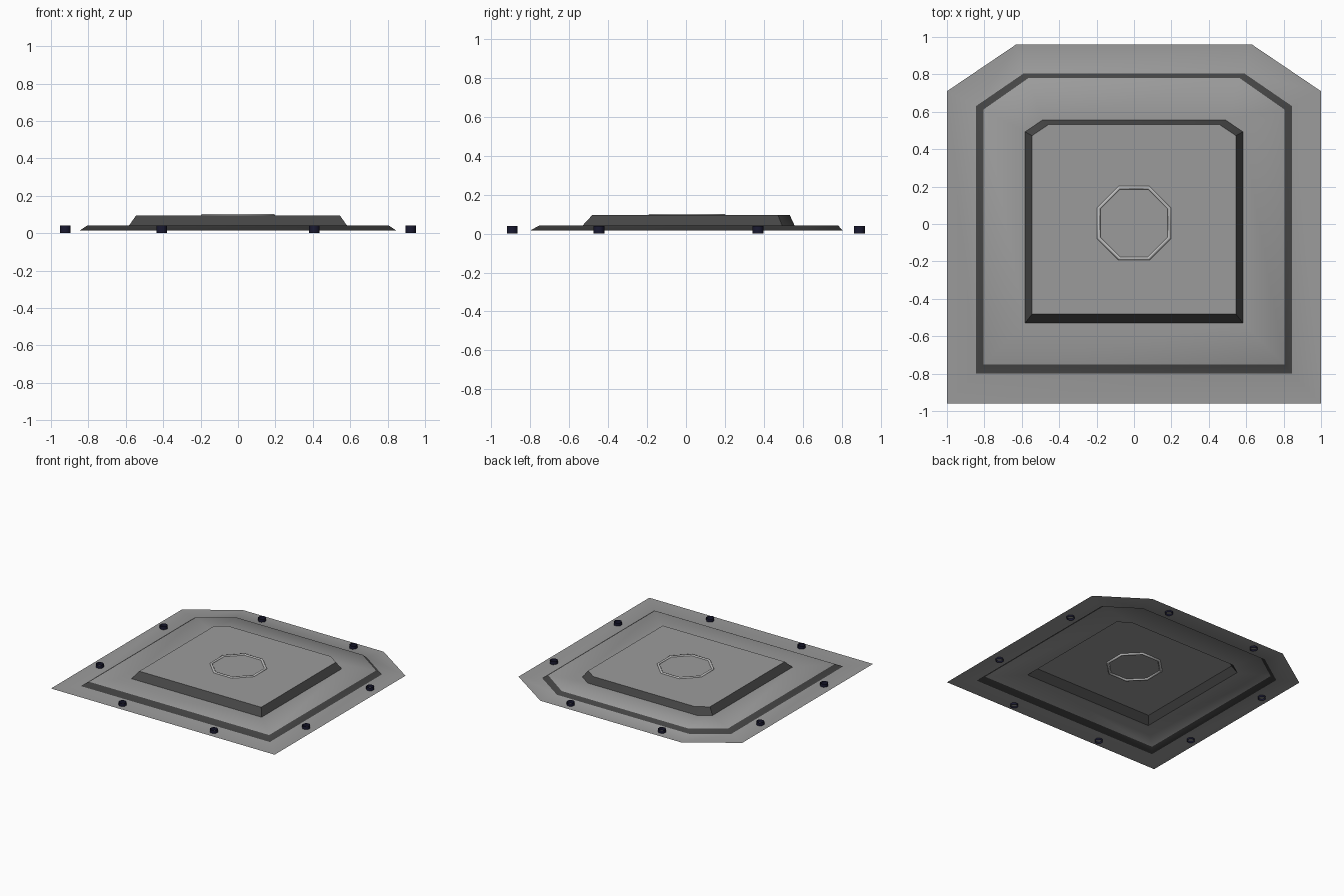
import bpy, bmesh, math

if "Cube" in bpy.data.objects:
    bpy.data.objects.remove(bpy.data.objects["Cube"])


def outline(bm, half_x, y_front, y_back, cut_x, cut_y, z):
    """Rectangle whose two back corners are cut off at (cut_x, y_back)-(half_x, cut_y)."""
    right = [(half_x, y_front), (half_x, cut_y), (cut_x, y_back)]
    pts = right + [(-x, y) for x, y in reversed(right)]
    return [bm.verts.new((x, y, z)) for x, y in pts]


def paint(obj, name, color):
    mat = bpy.data.materials.get(name) or bpy.data.materials.new(name)
    mat.diffuse_color = color
    mat.use_nodes = True
    mat.node_tree.nodes["Principled BSDF"].inputs["Base Color"].default_value = mat.diffuse_color
    obj.data.materials.append(mat)


def smooth(obj, degrees):
    bpy.ops.object.select_all(action='DESELECT')
    obj.select_set(True)
    bpy.context.view_layer.objects.active = obj
    bpy.ops.object.shade_smooth_by_angle(angle=math.radians(degrees))


# Pressed sheet: flat flange with two stepped raised panels, open underneath
bm = bmesh.new()
loops = [outline(bm, *p) for p in (
    (1.00, -0.96, 0.96, 0.63, 0.71, 0.015),
    (0.845, -0.80, 0.805, 0.59, 0.63, 0.015),
    (0.805, -0.752, 0.78, 0.565, 0.612, 0.042),
    (0.582, -0.53, 0.557, 0.488, 0.493, 0.042),
    (0.545, -0.482, 0.533, 0.455, 0.472, 0.094),
)]
for step, (a, b) in enumerate(zip(loops, loops[1:])):
    for i in range(len(a)):
        j = (i + 1) % len(a)
        face = bm.faces.new((a[i], a[j], b[j], b[i]))
        face.material_index = step % 2      # sloping steps are darker
bm.faces.new(loops[-1])
mesh = bpy.data.meshes.new("stepped_panel")
bm.to_mesh(mesh)
bm.free()
panel = bpy.data.objects.new("stepped_panel", mesh)
bpy.context.collection.objects.link(panel)
paint(panel, "mid_grey", (0.33, 0.33, 0.33, 1))
paint(panel, "dark_grey", (0.06, 0.06, 0.06, 1))
smooth(panel, 40)

# Thin octagonal bead around the centre
bpy.ops.mesh.primitive_torus_add(
    major_segments=8, minor_segments=6, major_radius=0.205, minor_radius=0.011,
    location=(0, 0.005, 0.092), rotation=(0, 0, math.pi / 8))
ring = bpy.context.object
ring.name = "centre_ring"
paint(ring, "light_grey", (0.5, 0.5, 0.5, 1))
smooth(ring, 70)

# Open-ended rivets through the flange, two per side
spots = [(s * 0.408, y) for s in (-1, 1) for y in (-0.892, 0.89)]
spots += [(s * 0.923, y) for s in (-1, 1) for y in (-0.447, 0.37)]
for n, (x, y) in enumerate(spots):
    bpy.ops.mesh.primitive_cylinder_add(
        vertices=8, radius=0.03, depth=0.04, end_fill_type='NOTHING',
        location=(x, y, 0.02), rotation=(0, 0, math.pi / 8))
    rivet = bpy.context.object
    rivet.name = f"rivet_{n + 1}"
    paint(rivet, "dark_navy", (0.01, 0.01, 0.03, 1))
    smooth(rivet, 50)
